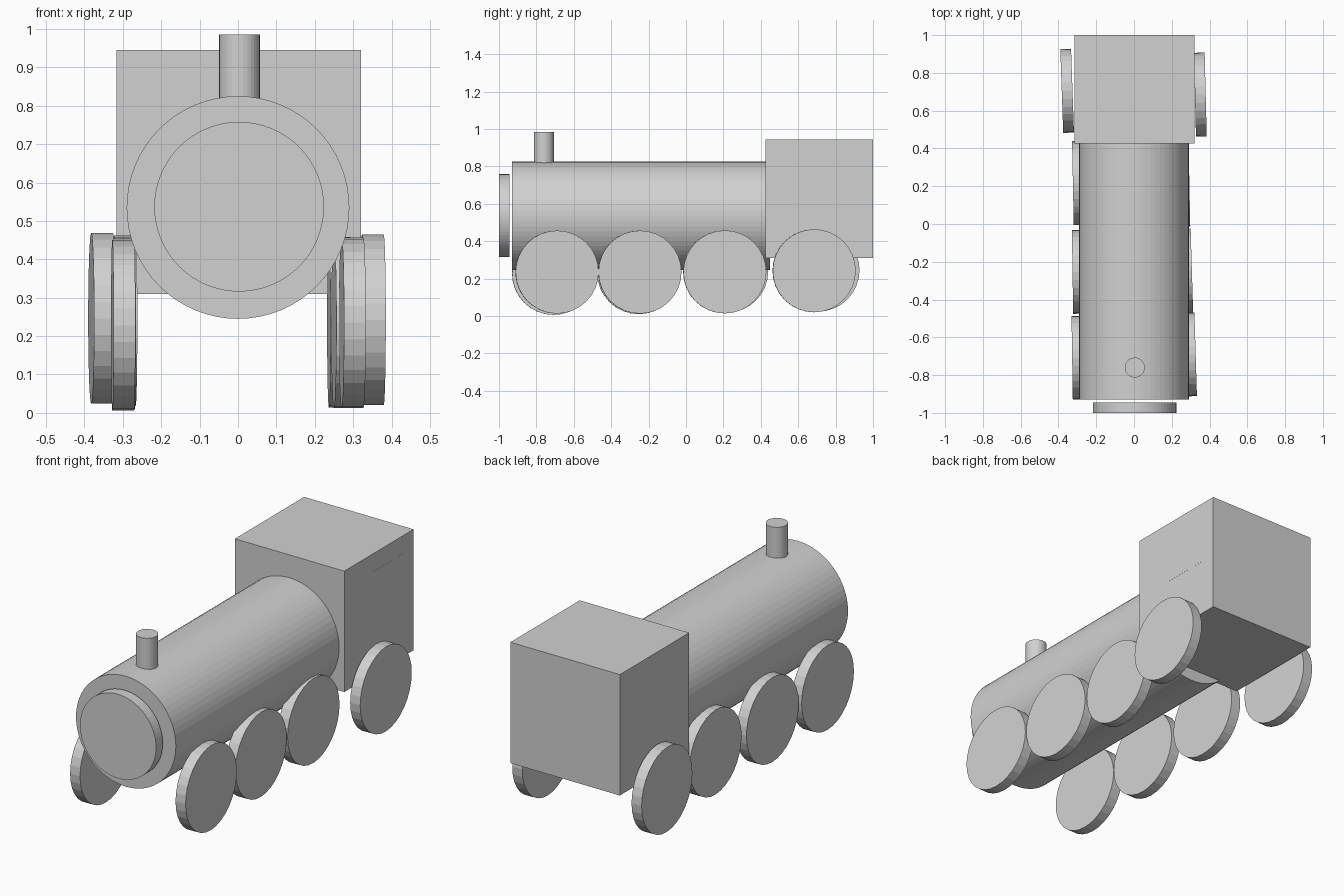
import bpy
from mathutils import Euler
from math import pi

cube = bpy.data.objects.get("Cube")
if cube:
    bpy.data.objects.remove(cube, do_unlink=True)

grey = bpy.data.materials.new("plain grey")
grey.use_nodes = True
colour = (0.64, 0.64, 0.64, 1)
grey.diffuse_color = colour
grey.node_tree.nodes["Principled BSDF"].inputs["Base Color"].default_value = colour


def finish(name):
    obj = bpy.context.object
    obj.name = name
    obj.data.materials.append(grey)
    return obj


def box(name, low, high):
    centre = [(a + b) / 2 for a, b in zip(low, high)]
    bpy.ops.mesh.primitive_cube_add(size=1, location=centre)
    obj = finish(name)
    obj.scale = [b - a for a, b in zip(low, high)]
    return obj


def cylinder(name, centre, radius, depth, rotation=(0, 0, 0), sides=32):
    bpy.ops.mesh.primitive_cylinder_add(vertices=sides, radius=radius, depth=depth,
                                        location=centre, rotation=rotation)
    return finish(name)


# Boiler with its round front door and chimney
along_y = (pi / 2, 0, 0)
cylinder("boiler", (0, -0.24, 0.535), 0.29, 1.38, along_y, 64)
cylinder("boiler_door", (0.003, -0.972, 0.537), 0.221, 0.056, along_y, 64)
cylinder("chimney", (0.004, -0.76, 0.86), 0.053, 0.25)

# Cab with a faint flush side panel
box("cab", (-0.316, 0.425, 0.31), (0.32, 1.0, 0.945))
box("cab_side_panel", (0.315, 0.66, 0.61), (0.3205, 0.915, 0.85))

# Wheels, front to rear, each slightly askew: x, y, z, turn
wheels = {
    "left": [(0.298, -0.69, 0.235, 0.03), (0.278, -0.247, 0.235, 0.03),
             (0.265, 0.207, 0.236, 0.02), (0.351, 0.685, 0.242, 0.025)],
    "right": [(-0.299, -0.708, 0.228, 0.015), (-0.297, -0.253, 0.232, 0.015),
              (-0.295, 0.217, 0.24, 0.02), (-0.354, 0.705, 0.246, 0.035)],
}
for side, row in wheels.items():
    for number, (x, y, z, turn) in enumerate(row, 1):
        cylinder(f"{side}_wheel_{number}", (x, y, z), 0.222, 0.057,
                 Euler((0, pi / 2, turn)))
